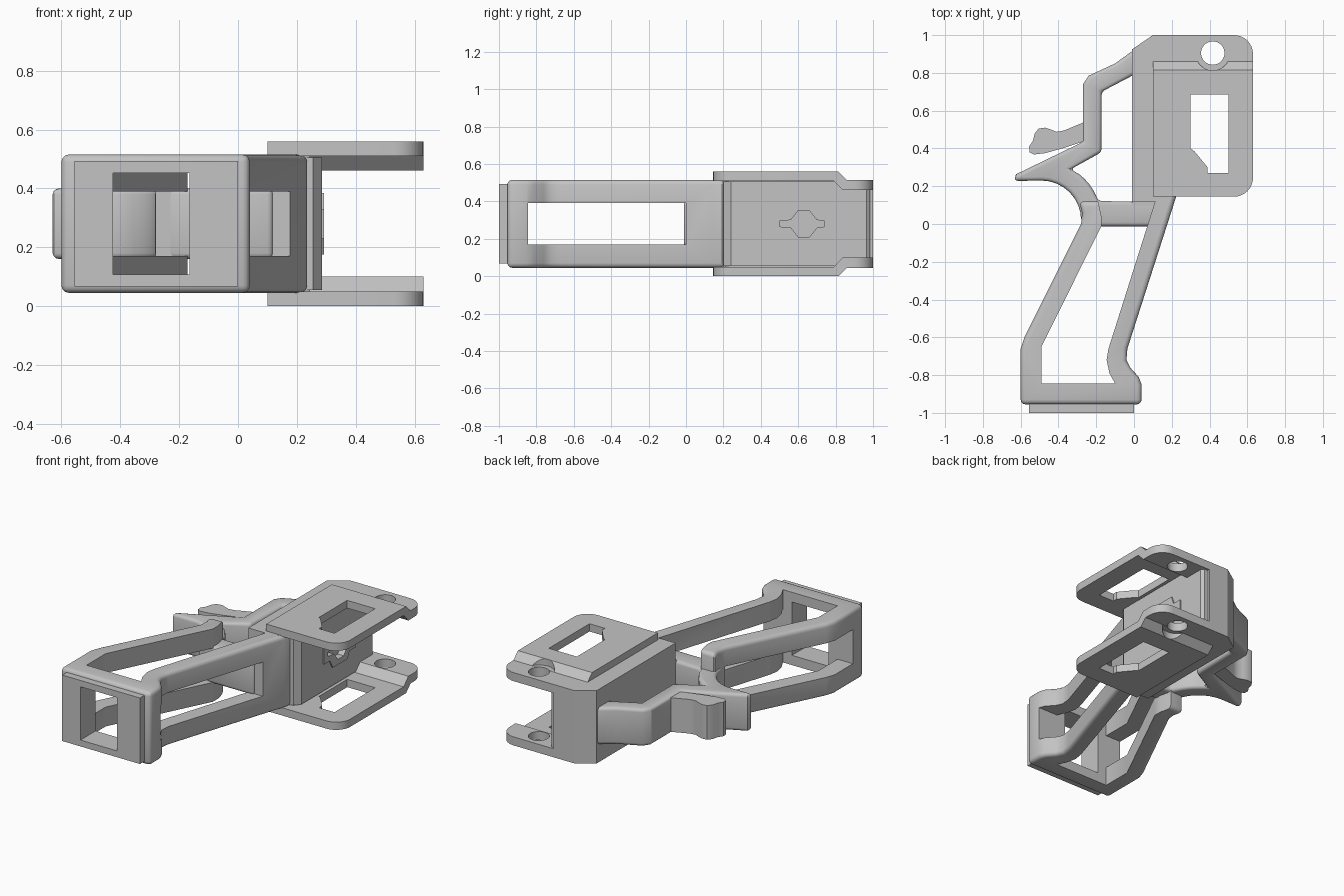
import bpy, bmesh, math
from mathutils import Vector

if "Cube" in bpy.data.objects:
    bpy.data.objects.remove(bpy.data.objects["Cube"], do_unlink=True)

MID = 0.28  # height of the plane of symmetry; meshes are built around it

grey = bpy.data.materials.new("plain grey")
grey.use_nodes = True
grey.diffuse_color = (0.55, 0.55, 0.55, 1)
grey.node_tree.nodes["Principled BSDF"].inputs["Base Color"].default_value = (0.55, 0.55, 0.55, 1)


def prism(name, points, low, high, axis="z"):
    """Extrude an outline: (x, y) along z, or (y, z) along x."""
    place = (lambda p, t: (p[0], p[1], t)) if axis == "z" else (lambda p, t: (t, p[0], p[1]))
    bm = bmesh.new()
    face = bm.faces.new([bm.verts.new(place(p, low)) for p in points])
    new = bmesh.ops.extrude_face_region(bm, geom=[face])["geom"]
    move = Vector(place((0, 0), high - low))
    bmesh.ops.translate(bm, vec=move, verts=[v for v in new if isinstance(v, bmesh.types.BMVert)])
    bmesh.ops.recalc_face_normals(bm, faces=bm.faces)
    mesh = bpy.data.meshes.new(name)
    bm.to_mesh(mesh)
    bm.free()
    mesh.materials.append(grey)
    ob = bpy.data.objects.new(name, mesh)
    ob.location.z = MID
    bpy.context.collection.objects.link(ob)
    return ob


def block(name, x0, x1, y0, y1, half):
    return prism(name, [(x0, y0), (x1, y0), (x1, y1), (x0, y1)], -half, half)


def disc(x, y, r, n=32):
    return [(x + r * math.cos(2 * math.pi * i / n), y + r * math.sin(2 * math.pi * i / n)) for i in range(n)]


def arc(x, y, r, start, end, n=8):
    angles = [math.radians(start + (end - start) * i / n) for i in range(n + 1)]
    return [(x + r * math.cos(a), y + r * math.sin(a)) for a in angles]


def apply(ob, kind, **settings):
    mod = ob.modifiers.new(kind, kind)
    for key, value in settings.items():
        setattr(mod, key, value)
    bpy.context.view_layer.objects.active = ob
    bpy.ops.object.modifier_apply(modifier=mod.name)


def bevel(ob, width):
    apply(ob, "BEVEL", width=width, segments=3, limit_method="ANGLE", angle_limit=math.radians(50))


def cut(ob, cutter, operation="DIFFERENCE"):
    apply(ob, "BOOLEAN", object=cutter, operation=operation, solver="EXACT")
    bpy.data.objects.remove(cutter, do_unlink=True)


def smooth(ob):
    bpy.ops.object.select_all(action="DESELECT")
    ob.select_set(True)
    bpy.context.view_layer.objects.active = ob
    bpy.ops.object.shade_smooth_by_angle(angle=math.radians(32))


# Grip frame: rounded outside, open inside, windows through the sides and the base
grip = prism("grip_frame", [
    (-0.6, -0.955), (0.04, -0.955), (0.04, -0.85), (0.025, -0.81), (-0.02, -0.76),
    (-0.04, -0.72), (-0.035, -0.66), (0.225, 0.15), (0.242, 0.205), (0.05, 0.205), (0.05, 0.12),
    (-0.29, 0.12), (-0.275, 0.06), (-0.28, 0), (-0.58, -0.6), (-0.6, -0.66)], -0.235, 0.235)
bevel(grip, 0.025)
cut(grip, prism("cutter", [
    (-0.49, -0.845), (-0.1, -0.845), (-0.13, -0.79), (-0.145, -0.72), (-0.135, -0.66),
    (0.115, 0.13), (0.115, 0.3), (-0.19, 0.3), (-0.19, 0.12), (-0.172, 0.04), (-0.172, -0.01),
    (-0.49, -0.65)], -0.5, 0.5))
cut(grip, block("cutter", -0.8, 0.4, -0.845, 0, 0.11))
cut(grip, block("cutter", -0.425, -0.165, -1.1, -0.8, 0.172))

# Foot plate under the base
foot = block("foot_plate", -0.555, 0, -1, -0.94, 0.213)
cut(foot, block("cutter", -0.425, -0.165, -1.1, -0.8, 0.172))

# Crossbar, curved hand guard with tail, and rear arm, as one open loop
loop = prism("guard_and_arm", [(0.12, -0.012), (0.12, 0.118)]
             + arc(-0.47, 0.03, 0.295, 18, 52, 5)
             + [(-0.335, 0.29), (-0.172, 0.38), (-0.172, 0.7), (0, 0.79), (0.05, 0.815), (0.08, 0.98),
                (-0.1, 0.85), (-0.24, 0.785), (-0.27, 0.74), (-0.27, 0.435), (-0.625, 0.263), (-0.635, 0.228)]
             + arc(-0.49, 0.02, 0.21, 90, 0) + [(-0.2, -0.012)], -0.12, 0.12)
bevel(loop, 0.02)

# Curled lever on the arm
lever = prism("lever", [
    (-0.25, 0.545), (-0.37, 0.495), (-0.41, 0.488), (-0.44, 0.5), (-0.47, 0.51), (-0.505, 0.505),
    (-0.525, 0.48), (-0.535, 0.44), (-0.555, 0.41), (-0.553, 0.38), (-0.53, 0.368),
    (-0.47, 0.375), (-0.38, 0.4), (-0.26, 0.44)], -0.11, 0.11)

# Body block with a chamfered back corner
body = prism("body", [
    (-0.01, 0.12), (0.19, 0.12), (0.225, 0.2), (0.245, 0.21), (0.245, 1), (0.1, 1),
    (-0.01, 0.925)], -0.235, 0.235)
lip = block("body_lip", -0.01, 0.11, 0.08, 0.14, 0.12)

# Mounting wall between the plates, with a chamfered front and a keyed recess
wall = prism("mounting_wall", [
    (0.23, 0.2), (0.255, 0.2), (0.285, 0.24), (0.285, 0.965), (0.27, 0.985), (0.23, 0.985)], -0.225, 0.225)
key = prism("key_plate", [
    (0.46, -0.05), (0.52, -0.05), (0.55, -0.105), (0.7, -0.105), (0.72, -0.06), (0.78, -0.06),
    (0.78, 0.05), (0.72, 0.05), (0.7, 0.105), (0.55, 0.105), (0.52, 0.05), (0.46, 0.05)],
    0.28, 0.293, "x")
for part in (wall, key):
    cut(part, prism("cutter", [
        (0.5, -0.015), (0.56, -0.02), (0.6, -0.07), (0.66, -0.07), (0.7, -0.02), (0.74, -0.015),
        (0.74, 0.015), (0.7, 0.02), (0.66, 0.07), (0.6, 0.07), (0.56, 0.02), (0.5, 0.015)],
        0.25, 0.4, "x"))

# Pair of stepped plates with rounded outer corners, a window and a pin hole
plates = prism("side_plates", [
    (0.145, 0.23), (0.79, 0.23), (0.838, 0.18), (1, 0.18), (1, 0.235), (0.86, 0.235),
    (0.815, 0.28), (0.145, 0.28)], 0.1, 0.63, "x")
outline = [(0.1, 0.145)] + arc(0.53, 0.245, 0.1, -90, 0) + arc(0.53, 0.9, 0.1, 0, 90) + [(0.1, 1)]
cut(plates, prism("cutter", outline, -0.5, 0.5), "INTERSECT")
cut(plates, prism("cutter", [
    (0.39, 0.27), (0.5, 0.27), (0.5, 0.685), (0.3, 0.685), (0.3, 0.4), (0.32, 0.385), (0.39, 0.3)], -0.5, 0.5))
cut(plates, prism("cutter", disc(0.417, 0.905, 0.062), -0.5, 0.5))
cut(plates, prism("cutter", disc(0.417, 0.905, 0.092), 0.236, 0.5))
apply(plates, "MIRROR", use_axis=(False, False, True))

for part in (grip, foot, loop, lever, body, lip, wall, key, plates):
    smooth(part)
